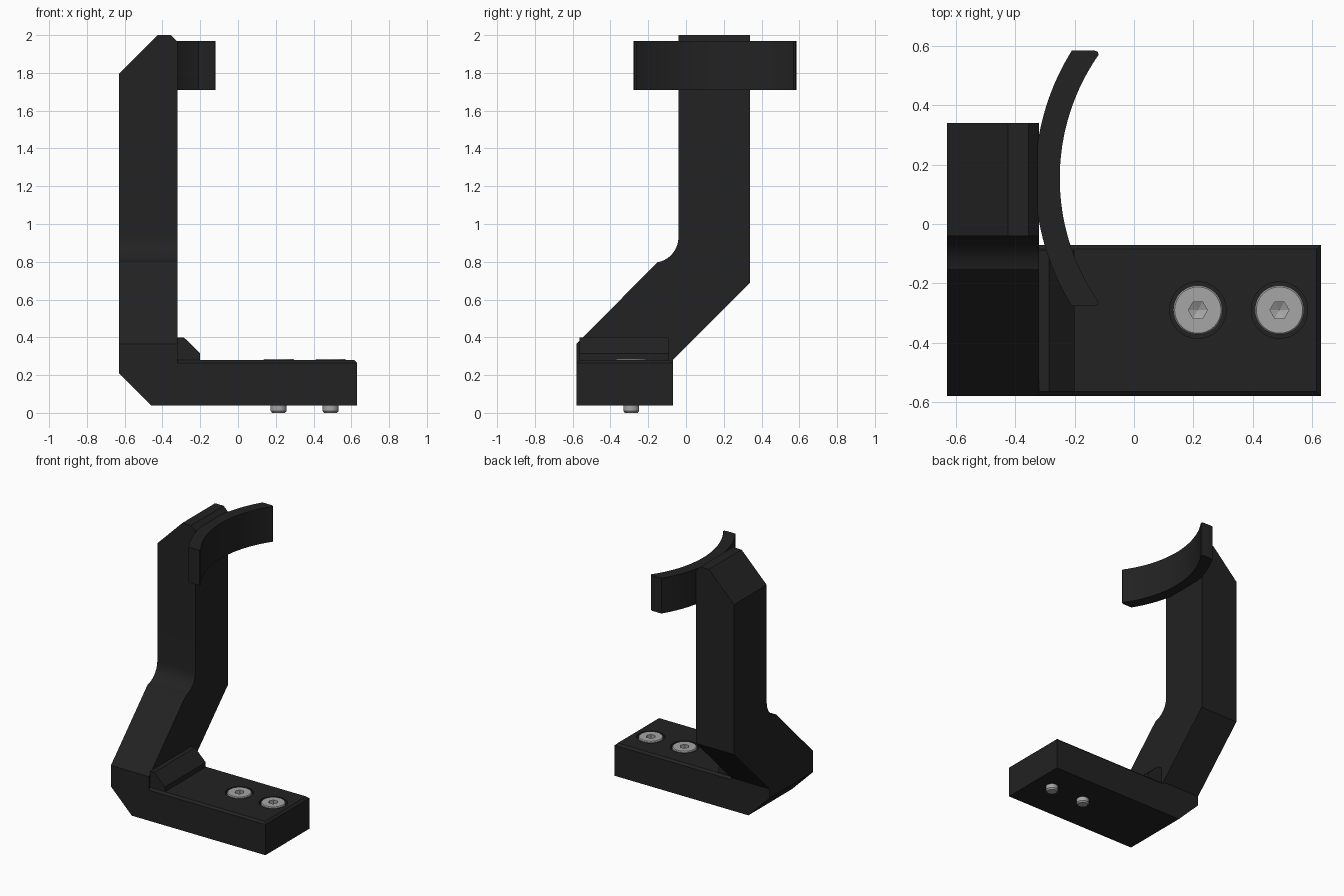
import bpy
import bmesh
from math import sin, cos, pi, radians, asin
from mathutils import Vector

if "Cube" in bpy.data.objects:
    bpy.data.objects.remove(bpy.data.objects["Cube"], do_unlink=True)


def material(name, value, metallic=0.0):
    m = bpy.data.materials.new(name)
    m.use_nodes = True
    colour = (value, value, value, 1)
    m.diffuse_color = colour
    m.node_tree.nodes["Principled BSDF"].inputs["Base Color"].default_value = colour
    return m


black = material("black plastic", 0.016)
steel = material("screw steel", 0.38)


def finish(name, bm, mat):
    bmesh.ops.recalc_face_normals(bm, faces=bm.faces)
    mesh = bpy.data.meshes.new(name)
    bm.to_mesh(mesh)
    bm.free()
    obj = bpy.data.objects.new(name, mesh)
    bpy.context.collection.objects.link(obj)
    mesh.materials.append(mat)
    return obj


def prism(points, axis, lo, hi):
    """Extrude a 2D outline along one axis, from lo to hi."""
    bm = bmesh.new()

    def place(a, b, c):
        return {"x": (c, a, b), "y": (a, c, b), "z": (a, b, c)}[axis]

    face = bm.faces.new([bm.verts.new(place(a, b, lo)) for a, b in points])
    ext = bmesh.ops.extrude_face_region(bm, geom=[face])
    verts = [g for g in ext["geom"] if isinstance(g, bmesh.types.BMVert)]
    bmesh.ops.translate(bm, verts=verts, vec=place(0, 0, hi - lo))
    return bm


def slice_off(bm, point, normal):
    """Remove the side the normal points to and cap the cut."""
    cut = bmesh.ops.bisect_plane(bm, geom=bm.verts[:] + bm.edges[:] + bm.faces[:],
                                 plane_co=point, plane_no=normal, clear_outer=True)
    edges = [g for g in cut["geom_cut"] if isinstance(g, bmesh.types.BMEdge)]
    bmesh.ops.edgenet_fill(bm, edges=edges)


def arc(cx, cy, r, start, end, steps):
    angles = [start + (end - start) * i / steps for i in range(steps + 1)]
    return [(cx + r * cos(a), cy + r * sin(a)) for a in angles]


def lathe(profile, x, y, steps=48):
    bm = bmesh.new()
    verts = [bm.verts.new((x + r, y, z)) for r, z in profile]
    edges = [bm.edges.new(pair) for pair in zip(verts, verts[1:])]
    bmesh.ops.spin(bm, geom=verts + edges, cent=(x, y, 0), axis=(0, 0, 1),
                   angle=2 * pi, steps=steps)
    bmesh.ops.remove_doubles(bm, verts=bm.verts, dist=0.0005)
    return bm


def carve(obj, cutter):
    """Apply a boolean difference and remove the cutter."""
    cutter.hide_render = True
    mod = obj.modifiers.new("carve", "BOOLEAN")
    mod.operation, mod.solver, mod.object = "DIFFERENCE", "EXACT", cutter
    deps = bpy.context.evaluated_depsgraph_get()
    mesh = bpy.data.meshes.new_from_object(obj.evaluated_get(deps))
    obj.modifiers.clear()
    obj.data = mesh
    bpy.data.objects.remove(cutter, do_unlink=True)


def smooth(obj):
    bpy.ops.object.select_all(action="DESELECT")
    obj.select_set(True)
    bpy.context.view_layer.objects.active = obj
    bpy.ops.object.shade_smooth_by_angle(angle=radians(25))


FRONT, BACK, INNER = -0.58, -0.07, -0.32

# Cranked post: side outline, with the outer corners sliced off
outline = [(FRONT, 0.04), (BACK, 0.04), (BACK, 0.28), (0.34, 0.69), (0.34, 2), (-0.04, 2)]
outline += arc(-0.175, 0.93, 0.135, 0, radians(-80), 10)
outline += [(FRONT, 0.365)]
bm = prism(outline, "x", -0.63, INNER)
slice_off(bm, (-0.63, 0, 0.21), Vector((-1, 0, -1)))
slice_off(bm, (-0.63, 0, 1.795), Vector((-1, 0, 1)))
slice_off(bm, (INNER, 0, 1.965), Vector((1, 0, 1)))
post = finish("post", bm, black)
smooth(post)

# Foot plate with chamfered top edges
bm = prism([(INNER - 0.14, FRONT), (0.63, FRONT), (0.63, BACK), (INNER - 0.14, BACK)],
           "z", 0.04, 0.28)
rim = [e for e in bm.edges if all(v.co.z > 0.2 for v in e.verts)
       and any(v.co.x > 0 for v in e.verts)]
bmesh.ops.bevel(bm, geom=rim, offset=0.015, segments=1, affect="EDGES")
foot = finish("foot_plate", bm, black)

# Corner gusset
finish("gusset", prism([(INNER, 0.26), (INNER, 0.4), (-0.287, 0.4), (-0.2, 0.315), (-0.2, 0.26)],
                       "y", -0.565, -0.09), black)

# Curved cradle at the top of the post
cx, cy, r_in, r_out = 0.477, 0.154, 0.727, 0.81
a_out, a_in = asin(0.431 / r_out), asin(0.416 / r_in)
shape = arc(cx, cy, r_out, pi - a_out, pi + a_out, 40)
shape += [(-0.135, cy - 0.431), (-0.122, cy - 0.426)]
shape += arc(cx, cy, r_in, pi + a_in, pi - a_in, 40)
shape += [(-0.122, cy + 0.426), (-0.135, cy + 0.431)]
smooth(finish("cradle", prism(shape, "z", 1.71, 1.97), black))

# Two socket screws set in counterbored holes
for i, x in enumerate((0.215, 0.49)):
    y = -0.29
    bore = lathe([(0, 0.2), (0.095, 0.2), (0.095, 0.32), (0, 0.32)], x, y)
    carve(foot, finish("bore_cutter", bore, black))
    screw = finish(f"screw_{i + 1}", lathe(
        [(0, 0), (0.034, 0), (0.042, 0.01), (0.042, 0.19), (0.083, 0.19),
         (0.083, 0.278), (0.078, 0.284), (0, 0.284)], x, y), steel)
    # Hexagonal socket with a conical floor
    bm = prism(arc(x, y, 0.032, 0, 5 * pi / 3, 5), "z", 0.25, 0.32)
    floor = [f for f in bm.faces if all(v.co.z < 0.26 for v in f.verts)]
    tip = bmesh.ops.poke(bm, faces=floor)["verts"]
    tip[0].co.z -= 0.015
    carve(screw, finish("socket_cutter", bm, steel))
    smooth(screw)
